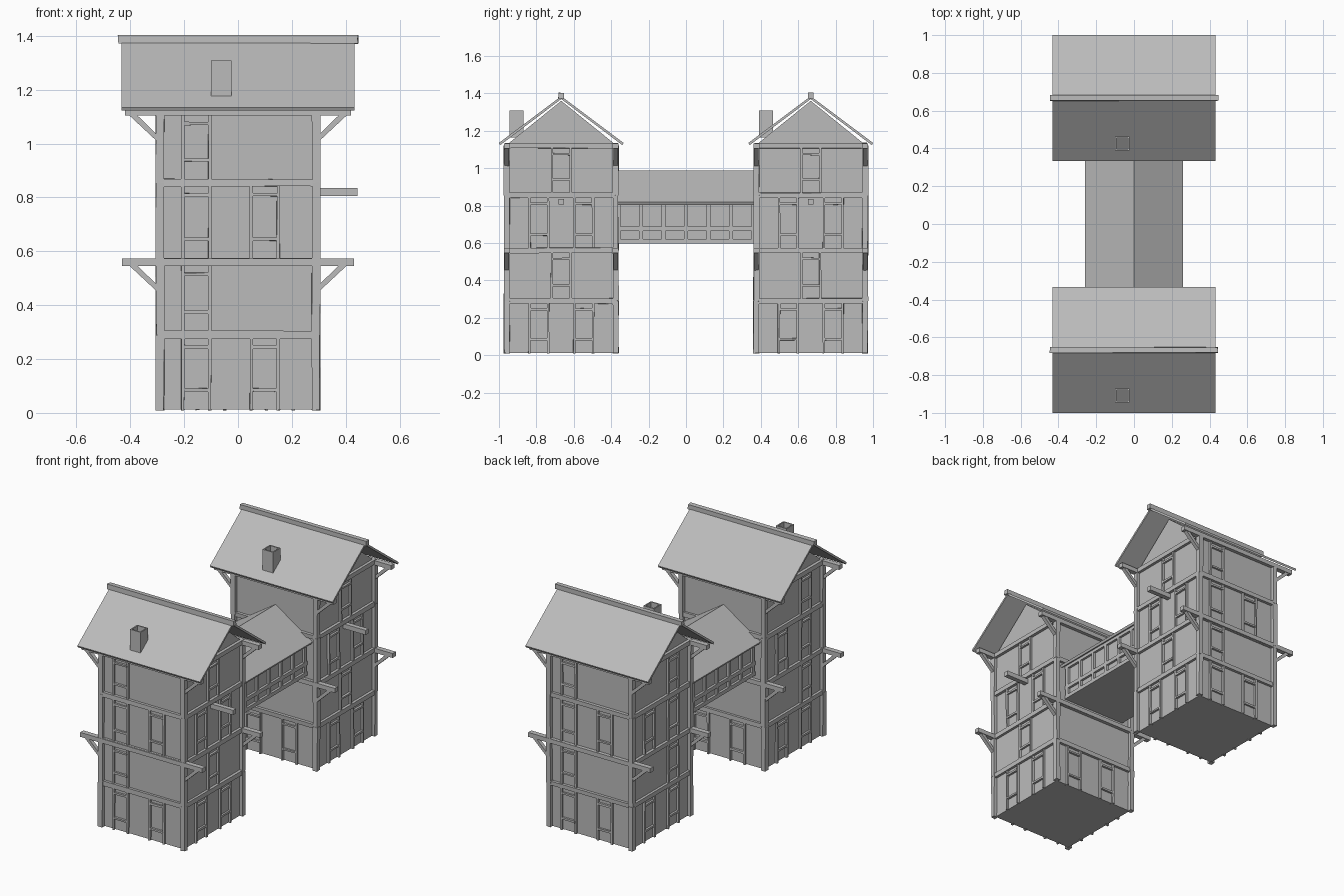
import bpy, bmesh, math, random
from mathutils import Matrix, Vector

cube = bpy.data.objects.get("Cube")
if cube:
    bpy.data.objects.remove(cube, do_unlink=True)
random.seed(4)

grey = bpy.data.materials.new("plain grey")
grey.use_nodes = True
colour = (0.5, 0.5, 0.5, 1)
grey.diffuse_color = colour
grey.node_tree.nodes["Principled BSDF"].inputs["Base Color"].default_value = colour

TOWER_Y = 0.667
WALL = 0.285
FLOORS = [0.01, 0.29, 0.56, 0.855, 1.12]      # heights of the floor beams


def box(bm, low, high, turn=Matrix(), wobble=0.0):
    """Axis-aligned block, optionally turned and roughly hewn."""
    low, high = Vector(low), Vector(high)
    size = high - low
    verts = bmesh.ops.create_cube(bm, size=1)["verts"]
    for v in verts:
        co = Vector([c * s for c, s in zip(v.co, size)]) + (low + high) / 2
        co += Vector([random.uniform(-wobble, wobble) for _ in range(3)])
        v.co = turn @ co


def prism(bm, outline, axis, start, end):
    """Extrude an outline of (across, z) points along x or y."""
    def place(p, t):
        return (t, p[0], p[1]) if axis == "x" else (p[0], t, p[1])
    a = [bm.verts.new(place(p, start)) for p in outline]
    b = [bm.verts.new(place(p, end)) for p in outline]
    bm.faces.new(a)
    bm.faces.new(b[::-1])
    for i in range(len(a)):
        j = (i + 1) % len(a)
        bm.faces.new((a[j], a[i], b[i], b[j]))


def finish(bm, name, y=0.0):
    bmesh.ops.recalc_face_normals(bm, faces=bm.faces)
    mesh = bpy.data.meshes.new(name)
    bm.to_mesh(mesh)
    bm.free()
    mesh.materials.append(grey)
    obj = bpy.data.objects.new(name, mesh)
    obj.location.y = y
    bpy.context.collection.objects.link(obj)


def gable(half, eave, ridge, thick):
    """Bent-slab roof section."""
    return [(-half, eave), (0, ridge), (half, eave),
            (half - thick * 0.5, eave - thick), (0, ridge - thick * 1.3),
            (-half + thick * 0.5, eave - thick)]


def window(bm, u, low, high, turn):
    """Two full-height studs with a sill and a lintel."""
    out = -WALL - 0.013
    for s in (-0.05, 0.05):
        box(bm, (u + s - 0.006, out, low), (u + s + 0.006, -WALL + 0.01, high), turn, 0.0015)
    for z in (low + 0.075, high - 0.035):
        box(bm, (u - 0.046, out, z - 0.006), (u + 0.046, -WALL + 0.01, z + 0.006), turn, 0.0015)


def tower(label, y, inner_side):
    # plastered body with gable ends
    bm = bmesh.new()
    prism(bm, [(-WALL, 0.012), (WALL, 0.012), (WALL, 1.13), (0, 1.36), (-WALL, 1.13)],
          "x", -WALL, WALL)
    finish(bm, label + "_walls", y)

    # corner posts, each in four hewn lengths
    bm = bmesh.new()
    for sx in (-1, 1):
        for sy in (-1, 1):
            for z0, z1 in zip(FLOORS, FLOORS[1:]):
                c = Vector((sx * 0.29, sy * 0.291, 0))
                box(bm, c + Vector((-0.015, -0.015, z0)),
                    c + Vector((0.015, 0.015, z1)), wobble=0.002)
    finish(bm, label + "_corner_posts", y)

    # floor beams and window frames around the four sides
    beams, frames = bmesh.new(), bmesh.new()
    for side in range(4):
        turn = Matrix.Rotation(side * math.pi / 2, 4, "Z")
        for z in FLOORS[1:]:
            box(beams, (-0.3, -0.302, z - 0.014), (0.3, -0.27, z + 0.014), turn, 0.002)
        pair = (-0.12, 0.12) if side % 2 else (-0.155, 0.1)
        single = (-0.155, 0, -0.155, 0.12)[side]
        for storey in range(4):
            if side == inner_side and storey > 0:
                continue
            for u in (pair if storey % 2 == 0 else (single,)):
                window(frames, u, FLOORS[storey] + (0.01 if storey else 0),
                       FLOORS[storey + 1] - 0.01, turn)
    finish(beams, label + "_floor_beams", y)
    finish(frames, label + "_window_frames", y)

    # projecting beams with diagonal braces
    beams, braces = bmesh.new(), bmesh.new()
    for z, reach in ((0.56, 0.43), (1.118, 0.42)):
        for sy in (-1, 1):
            c = sy * 0.291
            box(beams, (-reach, c - 0.016, z - 0.014), (reach, c + 0.016, z + 0.014))
            for sx in (-1, 1):
                prism(braces, [(sx * 0.3, z - 0.11), (sx * 0.3, z - 0.085),
                               (sx * 0.375, z - 0.012), (sx * 0.405, z - 0.012)],
                      "y", c - 0.012, c + 0.012)
    finish(beams, label + "_projecting_beams", y)
    finish(braces, label + "_braces", y)

    # roof, ridge beam, chimney and hoist beam
    bm = bmesh.new()
    prism(bm, gable(0.333, 1.135, 1.385, 0.012), "x", -0.432, 0.432)
    finish(bm, label + "_roof", y)
    bm = bmesh.new()
    box(bm, (-0.445, -0.015, 1.372), (0.445, 0.015, 1.402), wobble=0.002)
    finish(bm, label + "_ridge_beam", y)
    bm = bmesh.new()
    x0, x1, y0, y1, t = -0.1, -0.025, -0.278, -0.203, 0.008
    for low, high in (((x0, y0), (x1, y0 + t)), ((x0, y1 - t), (x1, y1)),
                      ((x0, y0 + t), (x0 + t, y1 - t)), ((x1 - t, y0 + t), (x1, y1 - t))):
        box(bm, (*low, 1.165), (*high, 1.308))
    finish(bm, label + "_chimney", y)
    bm = bmesh.new()
    box(bm, (0.28, -0.015, 0.806), (0.443, 0.015, 0.836))
    finish(bm, label + "_hoist_beam", y)


tower("front_tower", -TOWER_Y, 2)
tower("back_tower", TOWER_Y, 0)

# covered bridge between the towers
SPAN = 0.378
bm = bmesh.new()
prism(bm, [(-0.21, 0.597), (0.21, 0.597), (0.21, 0.835), (0, 0.965), (-0.21, 0.835)],
      "y", -SPAN, SPAN)
finish(bm, "bridge_walls")
bm = bmesh.new()
prism(bm, gable(0.26, 0.818, 0.988, 0.014), "y", -SPAN, SPAN)
finish(bm, "bridge_roof")
bm = bmesh.new()
for s in (-1, 1):
    near, far = sorted((s * 0.2, s * 0.225))
    for z in (0.609, 0.675, 0.815):
        box(bm, (near, -SPAN, z - 0.012), (far, SPAN, z + 0.012))
    for i in range(7):
        c = (i - 3) * 0.12
        box(bm, (near, c - 0.01, 0.6), (far, c + 0.01, 0.825))
finish(bm, "bridge_timbers")
